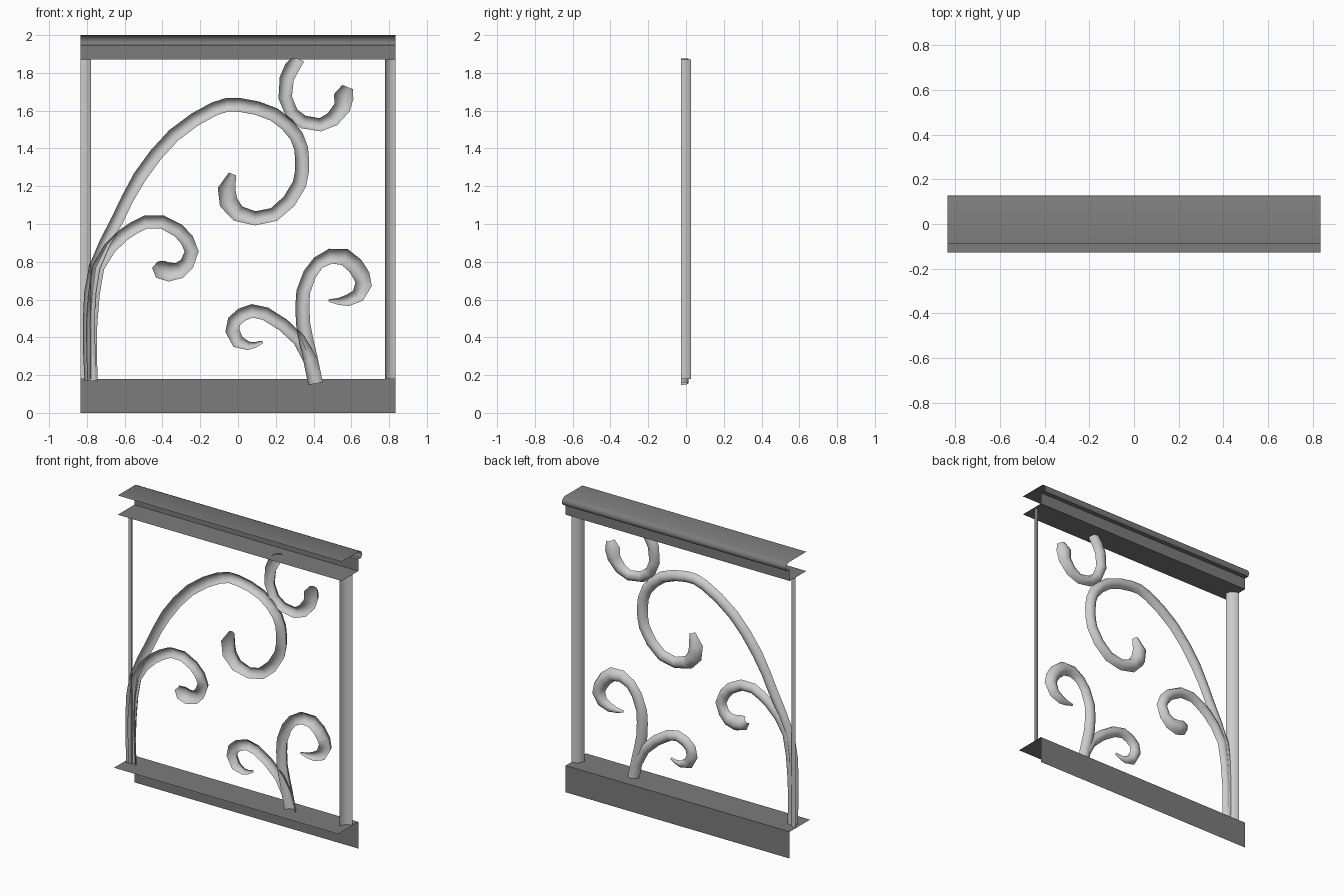
import bpy, bmesh, math
from mathutils import Vector

if "Cube" in bpy.data.objects:
    bpy.data.objects.remove(bpy.data.objects["Cube"])

HALF = 0.835      # half length of the panel
BACK = -0.027     # open edge of the half-round bars


def material(name, value):
    m = bpy.data.materials.new(name)
    m.diffuse_color = (value, value, value, 1)
    m.use_nodes = True
    m.node_tree.nodes["Principled BSDF"].inputs["Base Color"].default_value = m.diffuse_color
    return m


DARK = material("dark_iron", 0.2)
LIGHT = material("light_iron", 0.6)


def loft(name, rings, mat, angle=40):
    """Open sheet through equal-length rings, facing +y."""
    bm = bmesh.new()
    vs = [[bm.verts.new(p) for p in ring] for ring in rings]
    for a, b in zip(vs, vs[1:]):
        for i in range(len(a) - 1):
            bm.faces.new((a[i], b[i], b[i + 1], a[i + 1]))
    bm.normal_update()
    if sum(f.normal.y * f.calc_area() for f in bm.faces) < 0:
        bmesh.ops.reverse_faces(bm, faces=bm.faces[:])
    me = bpy.data.meshes.new(name)
    bm.to_mesh(me)
    bm.free()
    me.materials.append(mat)
    ob = bpy.data.objects.new(name, me)
    bpy.context.collection.objects.link(ob)
    bpy.ops.object.select_all(action='DESELECT')
    ob.select_set(True)
    bpy.context.view_layer.objects.active = ob
    bpy.ops.object.shade_smooth_by_angle(angle=math.radians(angle))
    return ob


def rail(name, profile):
    """Extrude a (y, z) profile along x, ends left open."""
    loft(name, [[(x, y, z) for y, z in profile] for x in (-HALF, HALF)], DARK)


def scroll(name, path, widths, segs=4):
    """Half-round bar along an (x, z) path; widths are (point index, width) keys."""
    pts = [Vector((x, 0, z)) for x, z in path]
    last = len(pts) - 1
    stops = []
    for i, p in enumerate(pts):
        for (i0, w0), (i1, w1) in zip(widths, widths[1:]):
            if i0 <= i <= i1:
                r = (w0 + (w1 - w0) * (i - i0) / (i1 - i0)) / 2
        stops.append((p, r))
        # long spans get a rounded midpoint
        if i < last and (pts[i + 1] - p).length > 0.12:
            a, b = pts[max(i - 1, 0)], pts[min(i + 2, last)]
            stops.append(((p + pts[i + 1]) * 0.5625 - (a + b) * 0.0625, r))
    rings = []
    for i, (p, r) in enumerate(stops):
        t = (stops[min(i + 1, len(stops) - 1)][0] - stops[max(i - 1, 0)][0]).normalized()
        n = Vector((-t.z, 0, t.x))
        ring = [p + n * r * math.cos(a) + Vector((0, BACK + r * math.sin(a), 0))
                for a in (math.pi * k / segs for k in range(segs + 1))]
        # trim at the underside of the top rail
        rings.append([(q.x, q.y, min(q.z, 1.876)) for q in ring])
    loft(name, rings, LIGHT, 60)


# Rails: bent sheets open to the front
rail("bottom_rail", [(0.088, 0), (0.088, 0.18), (-0.127, 0.18)])
rail("top_rail", [(-0.088, 1.87), (0.088, 1.87), (0.088, 1.948), (0.118, 1.948),
                  (0.127, 1.96), (0.127, 1.975), (0.118, 1.991), (0.1, 2.0), (-0.088, 2.0)])

# Quarter-round end posts
for side, s in (("left", -1), ("right", 1)):
    arc = [(s * (HALF - 0.058 * math.cos(a)), BACK + 0.054 * math.sin(a))
           for a in (math.pi / 2 * k / 4 for k in range(5))]
    loft(side + "_post", [[(x, y, z) for x, y in arc] for z in (0.18, 1.87)], LIGHT)

# Scrollwork
scroll("large_scroll",
       [(-.78, .17), (-.79, .49), (-.76, .77), (-.64, 1.02), (-.52, 1.25), (-.34, 1.47),
        (-.125, 1.61), (.01, 1.63), (.19, 1.58), (.31, 1.465), (.34, 1.34), (.325, 1.21),
        (.27, 1.12), (.19, 1.05), (.09, 1.03), (0, 1.055), (-.05, 1.115), (-.06, 1.185),
        (-.03, 1.265)],
       [(0, .065), (2, .06), (4, .072), (14, .075), (16, .1), (17, .095), (18, .04)])
scroll("left_branch_scroll",
       [(-.77, .17), (-.775, .47), (-.74, .77), (-.68, .87), (-.61, .94), (-.49, 1.01),
        (-.40, 1.01), (-.315, .965), (-.27, .915), (-.245, .855), (-.27, .79), (-.31, .755),
        (-.365, .745), (-.41, .76), (-.44, .785)],
       [(0, .055), (2, .065), (10, .076), (12, .1), (13, .1), (14, .045)])
scroll("hanging_scroll",
       [(.315, 1.88), (.258, 1.77), (.25, 1.67), (.285, 1.585), (.345, 1.54), (.435, 1.525),
        (.5, 1.555), (.55, 1.615), (.56, 1.675), (.58, 1.725)],
       [(0, .08), (2, .072), (5, .07), (7, .09), (8, .105), (9, .06)])
scroll("right_tall_scroll",
       [(.41, .155), (.38, .305), (.345, .47), (.345, .64), (.38, .735), (.425, .795),
        (.49, .83), (.565, .825), (.62, .78), (.655, .725), (.665, .68), (.635, .62),
        (.58, .595), (.53, .59), (.48, .595)],
       [(0, .078), (5, .07), (7, .09), (10, .088), (12, .06), (14, .012)])
scroll("right_low_scroll",
       [(.41, .155), (.38, .285), (.325, .385), (.24, .465), (.145, .525), (.075, .54),
        (.02, .52), (-.02, .485), (-.03, .435), (0, .375), (.055, .355), (.09, .36),
        (.13, .375)],
       [(0, .078), (2, .068), (8, .075), (9, .07), (10, .045), (12, .015)])
